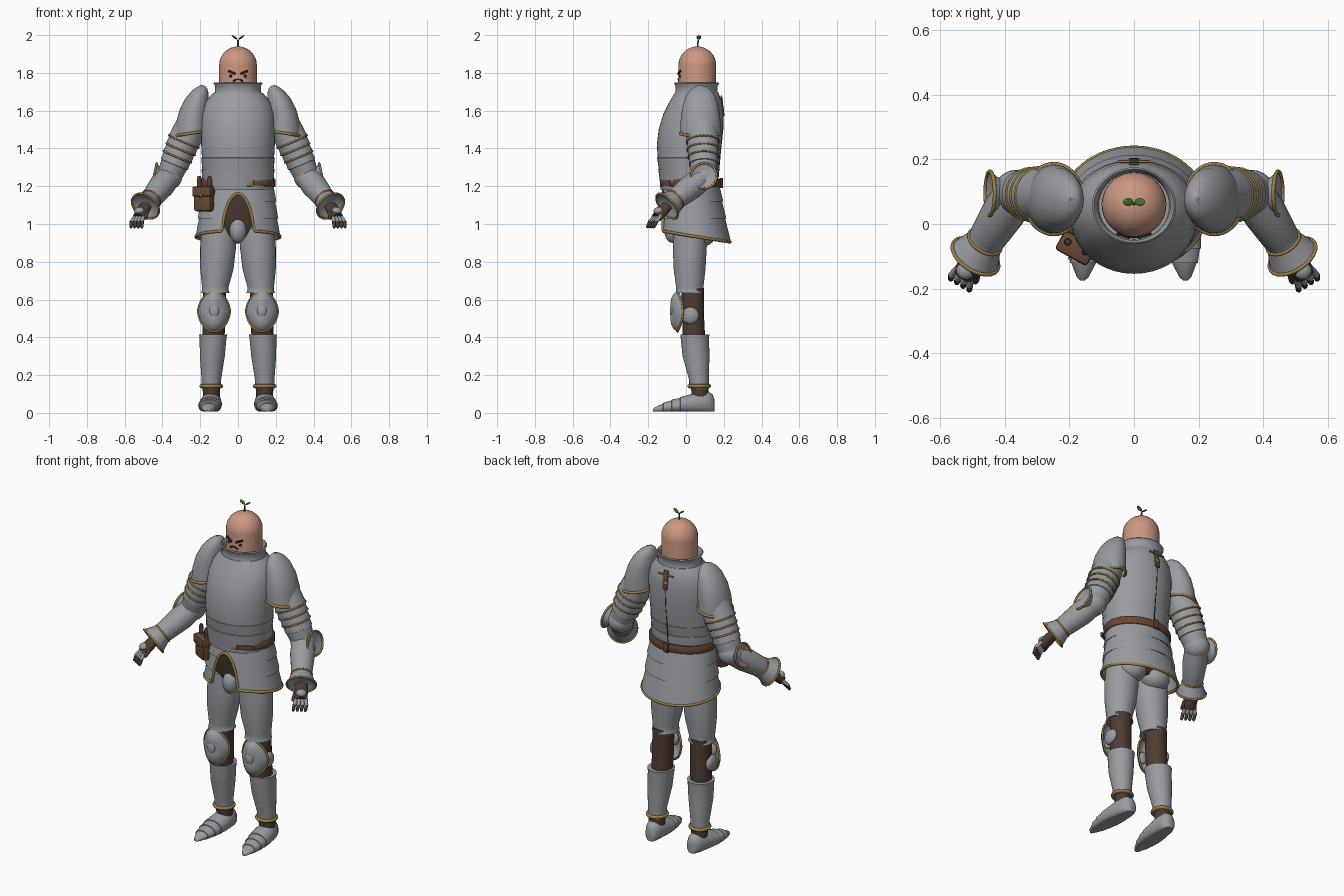
import bpy, bmesh
from math import sin, cos, pi, sqrt, radians
from mathutils import Vector, Matrix, Euler

old = bpy.data.objects.get("Cube")
if old:
    bpy.data.objects.remove(old, do_unlink=True)


def material(name, r, g, b):
    m = bpy.data.materials.new(name)
    m.use_nodes = True
    m.diffuse_color = (r, g, b, 1)
    m.node_tree.nodes["Principled BSDF"].inputs["Base Color"].default_value = (r, g, b, 1)
    return m


STEEL = material("steel", .32, .33, .35)
GOLD = material("gold trim", .34, .21, .06)
LEATHER = material("leather", .14, .065, .035)
CLOTH = material("dark cloth", .075, .045, .033)
SKIN = material("skin", .60, .31, .22)
GREEN = material("leaf green", .06, .20, .03)
DARK = material("dark features", .025, .015, .015)


def finish(name, bm, mat):
    bmesh.ops.remove_doubles(bm, verts=bm.verts, dist=1e-5)
    bmesh.ops.recalc_face_normals(bm, faces=bm.faces)
    me = bpy.data.meshes.new(name)
    bm.to_mesh(me)
    bm.free()
    me.materials.append(mat)
    for p in me.polygons:
        p.use_smooth = True
    me.set_sharp_from_angle(angle=radians(40))
    ob = bpy.data.objects.new(name, me)
    bpy.context.collection.objects.link(ob)
    return ob


def skin(name, rings, mat, cap=True):
    """Surface through a list of closed point rings."""
    bm = bmesh.new()
    rows = [[bm.verts.new(p) for p in ring] for ring in rings]
    n = len(rows[0])
    for a, b in zip(rows, rows[1:]):
        for i in range(n):
            j = (i + 1) % n
            bm.faces.new((a[i], a[j], b[j], b[i]))
    if cap:
        bm.faces.new(rows[0])
        bm.faces.new(rows[-1])
    return finish(name, bm, mat)


def angles(n):
    return [2 * pi * i / n for i in range(n)]


def oval(z, cx, cy, rx, ry, slope=0, n=40):
    return [Vector((cx + rx * cos(t), cy + ry * sin(t), z - slope * rx * cos(t))) for t in angles(n)]


def stack(name, rows, mat, s=1, slope=0, cap=True):
    """Horizontal ovals (z, cx, cy, rx, ry), mirrored by s."""
    return skin(name, [oval(z, s * cx, cy, rx, ry, s * slope) for z, cx, cy, rx, ry in rows], mat, cap)


def circle(a, b, t, r, flat=1, n=24):
    q = (b - a).to_track_quat('Z', 'Y')
    return [a.lerp(b, t) + q @ Vector((r * cos(u), r * flat * sin(u), 0)) for u in angles(n)]


def tube(name, a, b, profile, mat, flat=1, cap=True, n=24):
    """Turned shape from a to b with profile (t, radius)."""
    return skin(name, [circle(a, b, t, r, flat, n) for t, r in profile], mat, cap)


def trim(name, pts, r, mat=GOLD, cyclic=True):
    cu = bpy.data.curves.new(name, 'CURVE')
    cu.dimensions = '3D'
    cu.bevel_depth = r
    cu.bevel_resolution = 2
    sp = cu.splines.new('POLY')
    sp.points.add(len(pts) - 1)
    for k, p in zip(sp.points, pts):
        k.co = (*p, 1)
    sp.use_cyclic_u = cyclic
    cu.materials.append(mat)
    bpy.context.collection.objects.link(bpy.data.objects.new(name, cu))


def placed(c, size, rot):
    return Matrix.Translation(c) @ Euler(rot).to_matrix().to_4x4() @ Matrix.Diagonal((*size, 1))


def ball(name, c, radii, mat, rot=(0, 0, 0)):
    bm = bmesh.new()
    bmesh.ops.create_uvsphere(bm, u_segments=24, v_segments=14, radius=1, matrix=placed(c, radii, rot))
    finish(name, bm, mat)


def box(name, c, size, mat, rot=(0, 0, 0), bevel=.003):
    bm = bmesh.new()
    bmesh.ops.create_cube(bm, size=1, matrix=placed(c, size, rot))
    bmesh.ops.bevel(bm, geom=bm.edges[:], offset=bevel, segments=2, affect='EDGES', profile=.5)
    finish(name, bm, mat)


# Head, face and sprout
dome = [(1.84 + .1 * sin(i * pi / 16), 0, .06, max(.1 * cos(i * pi / 16), .001), max(.1 * cos(i * pi / 16), .001))
        for i in range(9)]
stack("head", [(1.62, 0, .06, .1, .1)] + dome, SKIN)
tube("sprout_stem", Vector((0, .062, 1.93)), Vector((0, .064, 1.975)), [(0, .005), (1, .004)], GREEN, n=10)
for s, side in ((1, "left"), (-1, "right")):
    box(side + "_brow", (s * .033, -.036, 1.803), (.045, .008, .012), DARK, (0, -.4 * s, .33 * s), .002)
    ball(side + "_eye", (s * .038, -.032, 1.783), (.009, .005, .008), DARK)
    box(side + "_mouth_half", (s * .013, -.039, 1.762), (.03, .007, .009), DARK, (0, .45 * s, .13 * s), .002)
    ball(side + "_leaf", (s * .018, .068, 1.988), (.019, .012, .005), GREEN, (0, -.6 * s, 0))

# Cuirass and collar
stack("cuirass", [(1.18, 0, .015, .182, .150), (1.24, 0, .015, .19, .155), (1.29, 0, .013, .193, .160),
                  (1.291, 0, .013, .189, .157), (1.35, 0, .014, .195, .167), (1.351, 0, .014, .191, .164),
                  (1.42, 0, .017, .195, .171), (1.50, 0, .025, .196, .170), (1.58, 0, .038, .193, .159),
                  (1.64, 0, .050, .175, .141), (1.675, 0, .055, .150, .125), (1.695, 0, .056, .128, .115)], STEEL)
stack("collar", [(1.68, 0, .056, .130, .118), (1.70, 0, .056, .121, .111), (1.73, 0, .056, .121, .111),
                 (1.745, 0, .056, .130, .119), (1.75, 0, .056, .124, .114), (1.735, 0, .056, .112, .106),
                 (1.68, 0, .056, .108, .104)], STEEL, cap=False)
box("back_strap", (0, .193, 1.625), (.03, .009, .11), LEATHER, (.12, 0, 0))
box("back_strap_bar", (0, .193, 1.655), (.1, .008, .008), GOLD, (.12, 0, 0))
box("back_strap_buckle", (0, .197, 1.61), (.036, .008, .014), GOLD, (.12, 0, 0))
trim("back_seam", [(0, .171, 1.25), (0, .182, 1.38), (0, .195, 1.5), (0, .197, 1.57)], .0025, DARK, False)

# Belt, buckles and pouch
stack("belt", [(1.195, 0, .027, .194, .156), (1.2, 0, .027, .198, .159), (1.235, 0, .027, .198, .159),
               (1.24, 0, .027, .194, .156)], LEATHER)
box("front_buckle", (.06, -.125, 1.217), (.03, .012, .036), GOLD, (0, 0, .25))
box("belt_end", (.12, -.105, 1.217), (.09, .012, .026), LEATHER, (0, 0, .47))
box("back_buckle", (0, .188, 1.217), (.03, .014, .055), LEATHER)
turn = (0, 0, -.5)
box("pouch", (-.178, -.07, 1.13), (.105, .06, .125), LEATHER, turn, .014)
box("pouch_flap", (-.18, -.074, 1.172), (.112, .068, .055), LEATHER, turn, .01)
box("pouch_clasp", (-.198, -.107, 1.15), (.014, .008, .018), GOLD, turn)
for k in (0, 1):
    p = Vector((-.205 + .055 * k, -.055 - .03 * k, 1.18))
    tube("pouch_tool_%d" % k, p, p + Vector((0, 0, .075)), [(0, .012), (.8, .012), (1, .008)], CLOTH, n=12)


# Skirt of plates with an arched front opening
def hem(t):
    x, z = .22 * cos(t), .934 - .03 * sin(t)
    if sin(t) < 0 and abs(x) < .085:
        z = max(z, .945 + .215 * sqrt(1 - (x / .085) ** 2))
    return z


def skirt_point(t, z, out):
    f = (1.21 - z) / .27
    return Vector(((.186 + .03 * f + out) * cos(t), .03 + .015 * f + (.145 + .032 * f + out) * sin(t), z))


for k, (top, low) in enumerate(((1.21, 1.12), (1.125, 1.03), (1.035, .88))):
    rings = []
    for i in range(7):
        ring = []
        for t in angles(160):
            z = max(top + (low - top) * i / 6, hem(t))
            ring.append(skirt_point(t, z, .007 * (top - z) / .09))
        rings.append(ring)
    skin("skirt_plate_%d" % k, rings, STEEL, False)
trim("skirt_trim", [skirt_point(t, hem(t), .006) for t in angles(160)], .008)
stack("hips", [(1.2, 0, .03, .165, .125), (1.02, 0, .03, .17, .118), (.94, 0, .03, .13, .085)], CLOTH)
ball("codpiece", (0, -.07, .965), (.045, .045, .065), STEEL)

for s, side in ((1, "left"), (-1, "right")):
    def P(x, y, z):
        return Vector((s * x, y, z))

    # Shoulder plate
    rows = [(1.735, .195, .077, .003, .003), (1.728, .197, .077, .022, .03), (1.712, .203, .077, .040, .054),
            (1.68, .215, .077, .060, .077), (1.62, .232, .077, .076, .096), (1.55, .243, .077, .085, .105),
            (1.48, .248, .077, .088, .107)]
    stack(side + "_pauldron", rows, STEEL, s, .15, cap=False)
    z, cx, cy, rx, ry = rows[-1]
    trim(side + "_pauldron_trim", oval(z, s * cx, cy, rx, ry, s * .15), .008)

    # Arm with overlapping plates
    a, e, w = P(.235, .085, 1.56), P(.365, .095, 1.25), P(.49, -.10, 1.095)
    steps = (.4, .53, .66, .79)
    prof = [(0, .075)]
    for k, t in enumerate(steps):
        prof += [(t - .005, .087 - .003 * k), (t, .082 - .003 * k)]
    tube(side + "_upper_arm", a, e, prof + [(1, .065)], STEEL)
    for k, t in enumerate(steps[:3]):
        trim(side + "_arm_trim_%d" % k, circle(a, e, t, .086 - .003 * k), .005)
    ball(side + "_elbow", e, (.07, .072, .068), STEEL)
    c, d = P(.40, .095, 1.245), P(.445, .095, 1.255)
    tube(side + "_elbow_wing", c, d, [(0, .045), (.5, .05), (1, .068), (.7, .03)], STEEL)
    trim(side + "_elbow_trim", circle(c, d, 1, .068), .006)
    tube(side + "_forearm", e, w, [(0, .062), (.3, .068), (.7, .058), (.76, .054), (.8, .058), (1, .08), (.9, .045)], STEEL)
    trim(side + "_cuff_trim", circle(e, w, 1, .08), .006)
    trim(side + "_wrist_trim", circle(e, w, .77, .056), .005)

    # Gauntlet
    k0, h, across = P(.525, -.155, 1.035), P(.36, -.6, -.71), P(.86, .51, 0)
    tube(side + "_palm", w, k0, [(0, .036), (.5, .038), (1, .034)], CLOTH, .75)
    ball(side + "_hand_plate", w.lerp(k0, .65) + P(.008, -.008, .012), (.028, .028, .022), STEEL)
    for i in range(4):
        base = k0 + across * (.017 * (i - 1.5))
        mid = base + h * .035 + across * (.005 * (i - 1.5))
        tip = mid + h * .024 + P(-.008, .0, -.014)
        tube("%s_finger_plate_%d" % (side, i), base - h * .012, mid, [(0, .011), (1, .010)], STEEL, n=10)
        tube("%s_finger_tip_%d" % (side, i), mid - h * .006, tip, [(0, .010), (.8, .009), (1, .005)], CLOTH, n=10)
    thumb = w.lerp(k0, .6) - across * .03
    tube(side + "_thumb", thumb, thumb + h * .045 - across * .014, [(0, .013), (.8, .010), (1, .006)], CLOTH, n=10)

    # Thigh, knee and shin
    ball(side + "_seat_plate", P(.082, .08, .945), (.08, .078, .065), STEEL)
    stack(side + "_thigh", [(.99, .1, .02, .09, .085), (.88, .105, .02, .095, .09), (.76, .112, .019, .088, .084),
                            (.67, .12, .02, .071, .073), (.65, .12, .02, .070, .072), (.635, .12, .02, .075, .076)], STEEL, s)
    stack(side + "_knee_cloth", [(.66, .124, .036, .060, .060), (.5, .126, .038, .060, .058),
                                 (.39, .13, .042, .058, .060)], CLOTH, s)
    rings = []
    for scale, y in ((1, 0), (.85, -.026), (.6, -.046), (.3, -.058), (.02, -.061)):
        ring = []
        for t in angles(32):
            x, z = cos(t), sin(t)
            ring.append(P(.127 + .085 * scale * x * (1 - .12 * abs(z)),
                          -.016 + y - .03 * scale * z * z, .537 + .107 * scale * z))
        rings.append(ring)
    skin(side + "_knee_plate", rings, STEEL, False)
    trim(side + "_knee_trim", rings[0], .006)
    ball(side + "_knee_boss", P(.126, -.073, .54), (.025, .013, .036), STEEL)
    ball(side + "_knee_wing", P(.185, .022, .515), (.022, .047, .045), STEEL)
    stack(side + "_greave", [(.415, .132, .047, .074, .077), (.395, .132, .047, .071, .075), (.30, .136, .053, .066, .071),
                             (.18, .141, .068, .052, .053), (.13, .141, .07, .052, .051)], STEEL, s)
    trim(side + "_ankle_trim", oval(.142, s * .141, .07, .053, .053), .010)
    stack(side + "_ankle", [(.14, .141, .072, .046, .046), (.08, .141, .076, .045, .045)], CLOTH, s)

    # Plated shoe: rings along y with half width and height
    shoe = [(-.175, .006, .012), (-.165, .018, .022), (-.121, .038, .042), (-.12, .042, .047), (-.076, .051, .058),
            (-.075, .055, .063), (-.031, .058, .071), (-.03, .062, .076), (.03, .060, .092), (.08, .053, .108),
            (.115, .046, .108), (.142, .032, .088), (.15, .016, .065)]
    rings = [[P(.147 - .07 * y + w2 * cos(t), y, .008 + ht * max(0, .42 + .58 * sin(t))) for t in angles(28)]
             for y, w2, ht in shoe]
    skin(side + "_shoe", rings, STEEL)
